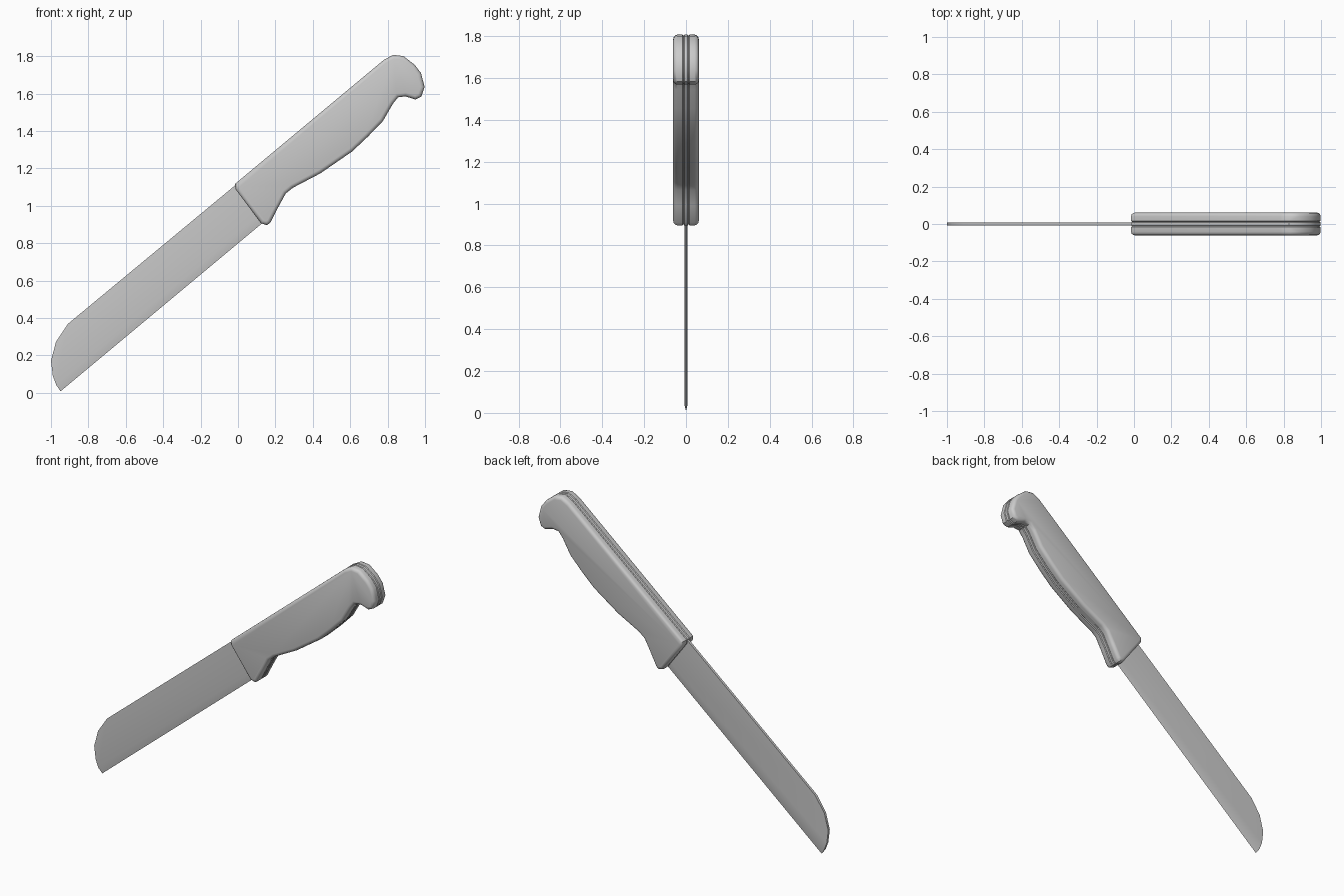
import bpy, bmesh

if "Cube" in bpy.data.objects:
    bpy.data.objects.remove(bpy.data.objects["Cube"])

# Side profiles in (x, z)
HANDLE = [(-0.016, 1.117), (0.78, 1.78), (0.83, 1.807), (0.885, 1.80), (0.945, 1.753),
          (0.978, 1.71), (0.998, 1.635), (0.980, 1.583), (0.948, 1.568), (0.895, 1.585),
          (0.856, 1.58), (0.828, 1.545), (0.775, 1.453), (0.695, 1.37), (0.61, 1.29),
          (0.44, 1.173), (0.293, 1.096), (0.255, 1.065), (0.215, 0.992), (0.173, 0.91),
          (0.155, 0.896), (0.123, 0.906), (-0.014, 1.09)]
BLADE = [(0.04, 1.155), (-0.91, 0.368), (-0.973, 0.273), (-1.0, 0.171),
         (-0.99, 0.09), (-0.972, 0.042)]
HEEL, TIP, EDGE_HEEL = (0.125, 0.956), (-0.949, 0.008), (0.148, 0.922)
T = 0.008  # half thickness of the steel


def finish(name, bm):
    bmesh.ops.recalc_face_normals(bm, faces=bm.faces)
    me = bpy.data.meshes.new(name)
    bm.to_mesh(me)
    bm.free()
    ob = bpy.data.objects.new(name, me)
    bpy.context.collection.objects.link(ob)
    bpy.ops.object.select_all(action='DESELECT')
    bpy.context.view_layer.objects.active = ob
    ob.select_set(True)
    bpy.ops.object.shade_smooth_by_angle(angle=0.6)
    return ob


def slab(bm, outline, y0, y1):
    face = bm.faces.new([bm.verts.new((x, y0, z)) for x, z in outline])
    new = bmesh.ops.extrude_face_region(bm, geom=[face], use_keep_orig=True)["geom"]
    for v in new:
        if isinstance(v, bmesh.types.BMVert):
            v.co.y = y1
    bmesh.ops.recalc_face_normals(bm, faces=bm.faces)


def round_rim(bm, y, width, segments):
    rim = [e for e in bm.edges if all(abs(v.co.y - y) < 1e-5 for v in e.verts)]
    bmesh.ops.bevel(bm, geom=rim, offset=width, offset_type='OFFSET', segments=segments,
                    profile=0.5, affect='EDGES', clamp_overlap=True)


# Two grip scales with rounded outer rims and a fine seam beside the tang
for name, s in (("front_grip_scale", -1), ("back_grip_scale", 1)):
    bm = bmesh.new()
    slab(bm, HANDLE, s * 0.012, s * 0.061)
    round_rim(bm, s * 0.012, 0.005, 1)
    round_rim(bm, s * 0.061, 0.02, 3)
    finish(name, bm)

# Full tang sandwiched between the scales
bm = bmesh.new()
slab(bm, HANDLE, -0.012, 0.012)
round_rim(bm, -0.012, 0.004, 1)
round_rim(bm, 0.012, 0.004, 1)
finish("tang", bm)

# Blade: flat body with a ground cutting edge
bm = bmesh.new()
sides = [[bm.verts.new((x, y, z)) for x, z in BLADE + [HEEL]] for y in (-T, T)]
tip, heel = (bm.verts.new((x, 0, z)) for x, z in (TIP, EDGE_HEEL))
a, b = sides
for side in sides:
    bm.faces.new(side)
    bm.faces.new((side[-2], side[-1], heel, tip))
for i in range(len(BLADE) - 1):
    bm.faces.new((a[i], a[i + 1], b[i + 1], b[i]))
bm.faces.new((a[-1], a[0], b[0], b[-1]))
bm.faces.new((a[-2], b[-2], tip))
bm.faces.new((a[-1], b[-1], heel))
finish("blade", bm)
